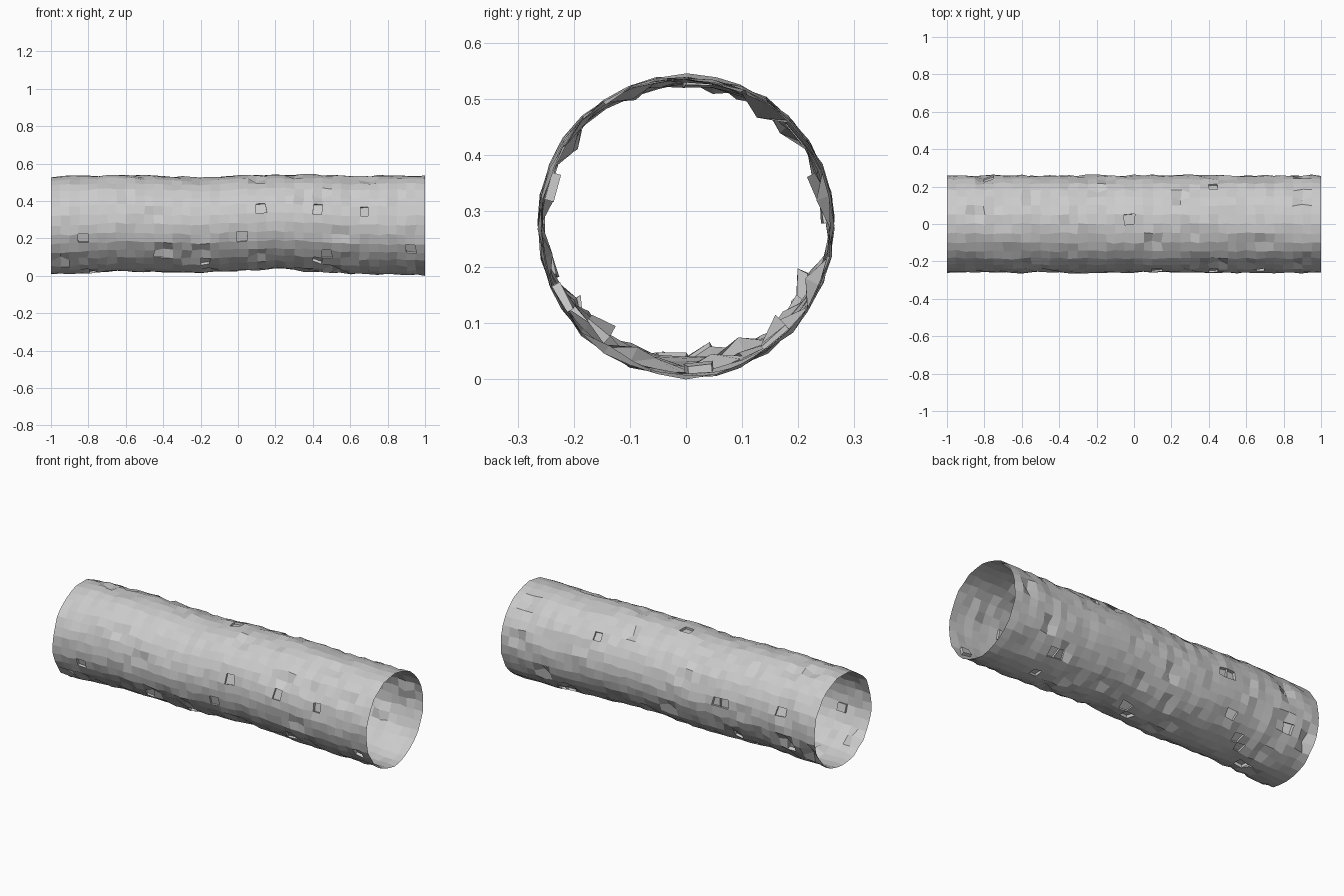
import bpy
import bmesh
import math
import random
from mathutils import Vector

random.seed(7)

cube = bpy.data.objects.get("Cube")
if cube:
    bpy.data.objects.remove(cube, do_unlink=True)

SIDES, RINGS = 32, 40

# Rough grey stone
stone = bpy.data.materials.new("grey_stone")
stone.use_nodes = True
grey = (0.6, 0.6, 0.6, 1)
stone.diffuse_color = grey
stone.node_tree.nodes["Principled BSDF"].inputs["Base Color"].default_value = grey

# Gentle swell along the tunnel: x, bottom z, top z
SWELL = [(-1, .012, .538), (-.6, .032, .548), (-.2, .024, .532), (0, .034, .546),
         (.2, .045, .546), (.42, .028, .55), (.6, .018, .54), (1, .012, .544)]


def span(x):
    """Bottom and top heights of the wall at x."""
    for (xa, ba, ta), (xb, bb, tb) in zip(SWELL, SWELL[1:]):
        if x <= xb:
            t = (x - xa) / (xb - xa)
            return ba + (bb - ba) * t, ta + (tb - ta) * t
    return SWELL[-1][1:]


def wall_point(i, j):
    """One wall vertex, jittered, with occasional inward dents."""
    x = -1 + 2 * i / RINGS
    low, high = span(x)
    angle = 2 * math.pi * j / SIDES
    inner = 0 < i < RINGS
    radius = 1 + random.uniform(-.02, .02)
    if inner:
        x += random.uniform(-.006, .006)
        angle += random.uniform(-.02, .02)
        # dents gather on the four diagonals
        chance = .03 + .05 * math.sin(2 * angle) ** 2
        if random.random() < chance:
            radius -= random.uniform(.03, .12)
    return Vector((x, .26 * radius * math.cos(angle),
                   (low + high) / 2 + (high - low) / 2 * radius * math.sin(angle)))


# Open tunnel wall made of faceted rings
bm = bmesh.new()
grid = [[bm.verts.new(wall_point(i, j)) for j in range(SIDES)] for i in range(RINGS + 1)]
for i in range(RINGS):
    for j in range(SIDES):
        k = (j + 1) % SIDES
        bm.faces.new((grid[i][j], grid[i][k], grid[i + 1][k], grid[i + 1][j]))
bmesh.ops.recalc_face_normals(bm, faces=bm.faces)

# A few single blocks sunk into the wall
inner_faces = [f for f in bm.faces if abs(f.calc_center_median().x) < .93]
sunk = random.sample(inner_faces, 26)
for face in bmesh.ops.extrude_discrete_faces(bm, faces=sunk)["faces"]:
    centre = face.calc_center_median()
    inward = Vector((0, -centre.y, .28 - centre.z)).normalized()
    bmesh.ops.translate(bm, verts=face.verts, vec=inward * random.uniform(.008, .02))

# Rest the wall on the ground
lowest = min(v.co.z for v in bm.verts)
bmesh.ops.translate(bm, verts=bm.verts, vec=(0, 0, -lowest))

mesh = bpy.data.meshes.new("tunnel_wall")
bm.to_mesh(mesh)
bm.free()
mesh.materials.append(stone)
tunnel = bpy.data.objects.new("tunnel_wall", mesh)
bpy.context.collection.objects.link(tunnel)
